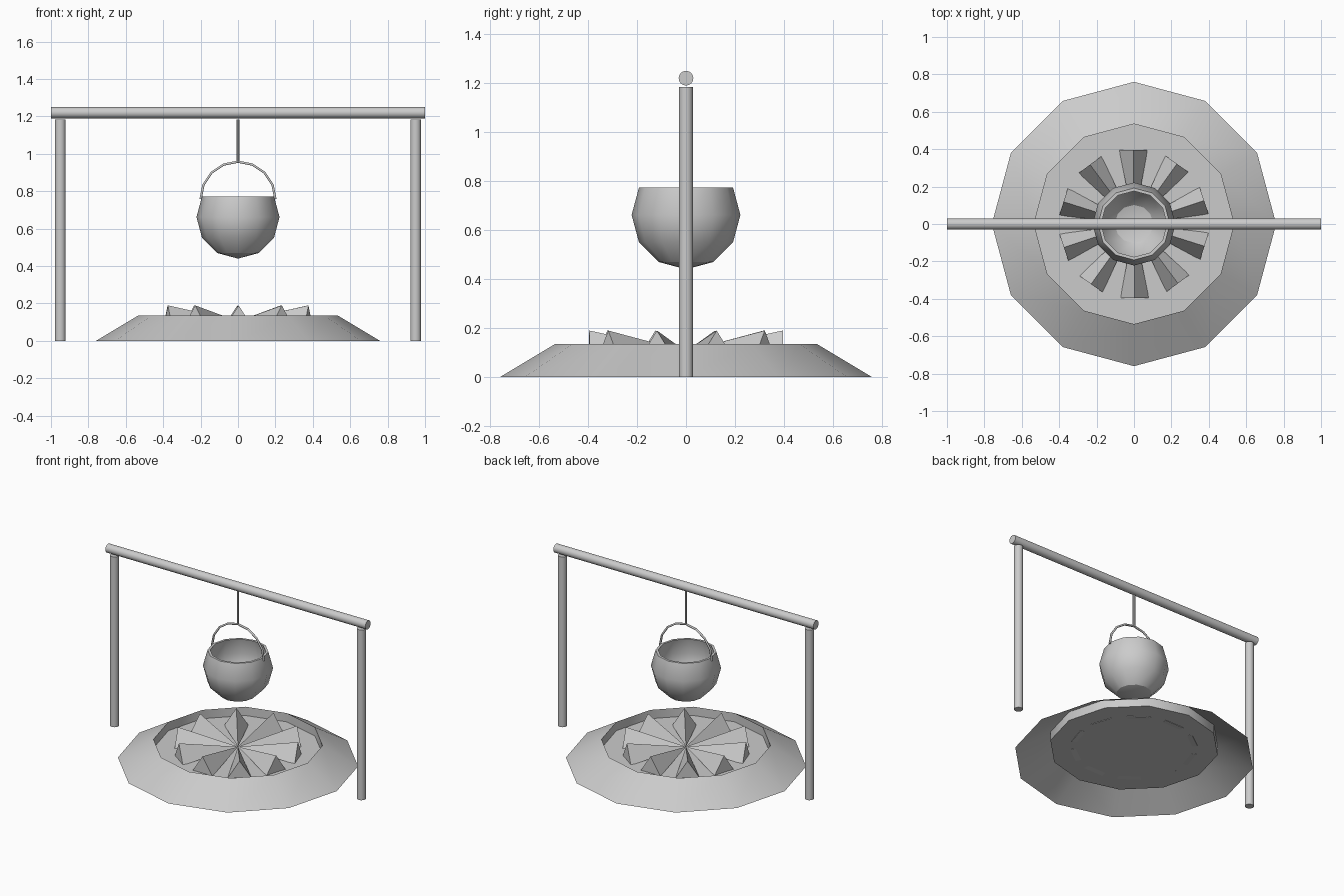
import bpy, bmesh
from math import sin, cos, pi, radians

if "Cube" in bpy.data.objects:
    bpy.data.objects.remove(bpy.data.objects["Cube"])


def add_mesh(name, bm, angle=None):
    me = bpy.data.meshes.new(name)
    bm.to_mesh(me)
    bm.free()
    ob = bpy.data.objects.new(name, me)
    bpy.context.collection.objects.link(ob)
    if angle:
        bpy.ops.object.select_all(action='DESELECT')
        bpy.context.view_layer.objects.active = ob
        ob.select_set(True)
        bpy.ops.object.shade_smooth_by_angle(angle=radians(angle))
    return ob


def lathe(name, profile, sides=12, angle=40, sharp=()):
    """Revolve (radius, z) points about z; sharp lists profile rows kept as hard edges."""
    bm = bmesh.new()
    rows = []
    for r, z in profile:
        n = sides if r > 0 else 1
        rows.append([bm.verts.new((r * cos(2 * pi * j / sides), r * sin(2 * pi * j / sides), z))
                     for j in range(n)])
    for a, b in zip(rows, rows[1:]):
        for j in range(sides):
            k = (j + 1) % sides
            quad = [a[j % len(a)], a[k % len(a)], b[k % len(b)], b[j % len(b)]]
            bm.faces.new(list(dict.fromkeys(quad)))
    for i in sharp:
        for j in range(sides):
            bm.edges.get((rows[i][j], rows[i][(j + 1) % sides])).smooth = False
    return add_mesh(name, bm, angle)


def rod(name, radius, z0, z1, sides=12):
    return lathe(name, [(0, z0), (radius, z0), (radius, z1), (0, z1)], sides)


# Fire pit: sloped ring with a recessed floor
lathe("fire_pit", [(0.76, 0), (0.535, 0.135), (0.535, 0.074), (0, 0.074)])

# Logs: pointed three-sided wedges meeting at the centre
for i in range(10):
    bm = bmesh.new()
    end = [bm.verts.new(p) for p in ((0.395, -0.076, 0.071), (0.395, 0.076, 0.071), (0.395, 0, 0.19))]
    tip = bm.verts.new((0, 0, 0.105))
    bm.faces.new(end)
    for a, b in zip(end, end[1:] + end[:1]):
        bm.faces.new((b, a, tip))
    log = add_mesh(f"log_{i + 1}", bm)
    log.rotation_euler.z = radians(18.5 + 36 * i)

# Frame: two posts and a crossbeam
for side, x in (("left", -0.95), ("right", 0.95)):
    rod(f"{side}_post", 0.029, 0, 1.184).location.x = x
beam = rod("crossbeam", 0.03, -1, 1, 16)
beam.rotation_euler.y = pi / 2
beam.location.z = 1.22

# Pot: hollow sphere cut above the equator
C = 0.662


def arc(r, degs):
    return [(r * cos(radians(d)), C + r * sin(radians(d))) for d in degs]


outer = [(0, C - 0.222)] + arc(0.222, (-60, -30, 0, 30))
inner = [(0.176, C + 0.111)] + arc(0.204, (0, -30, -60)) + [(0, C - 0.204)]
lathe("pot", outer + inner, sharp=(1, 8))

# Handle: thin half ring over the pot
curve = bpy.data.curves.new("pot_handle", 'CURVE')
curve.dimensions = '3D'
curve.bevel_depth = 0.007
curve.bevel_resolution = 1
curve.use_fill_caps = True
spline = curve.splines.new('POLY')
spline.points.add(8)
for i, p in enumerate(spline.points):
    p.co = (0.2 * cos(pi * i / 8), 0, 0.758 + 0.2 * sin(pi * i / 8), 1)
handle = bpy.data.objects.new("pot_handle", curve)
bpy.context.collection.objects.link(handle)

# Hanging rod
rod("hanging_rod", 0.008, 0.955, 1.185, 8)
